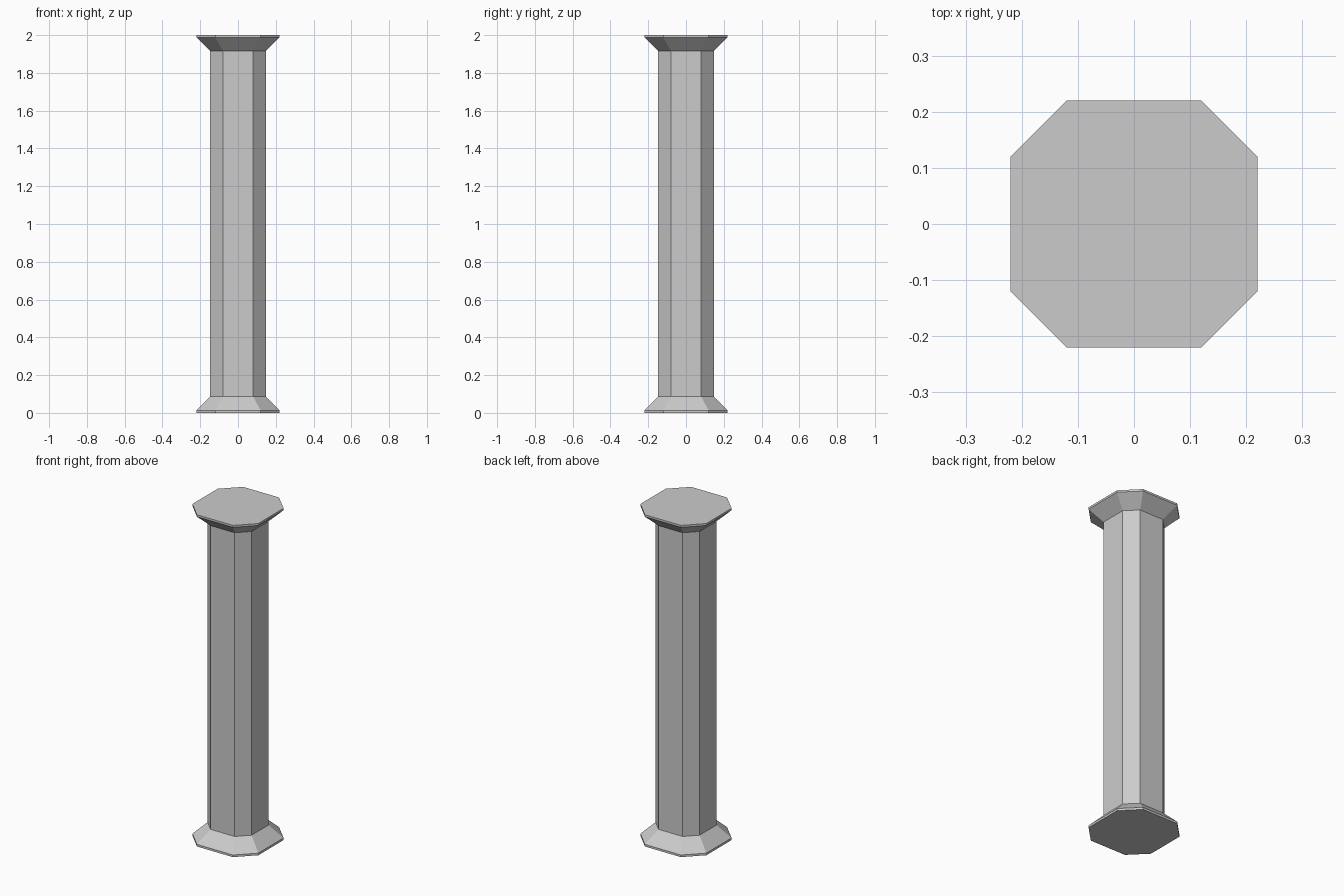
import bpy, bmesh

if "Cube" in bpy.data.objects:
    bpy.data.objects.remove(bpy.data.objects["Cube"])

# Half-width and height of each ring: base rim, base slope, shaft, capital slope, capital rim
PROFILE = [(0.22, 0.0), (0.22, 0.013), (0.147, 0.086),
           (0.147, 1.917), (0.22, 1.988), (0.22, 2.0)]
FLAT = 0.12 / 0.22  # share of each side left flat by the cut corners


def octagon(bm, half, z):
    """Ring of eight vertices: a square with cut corners."""
    f = half * FLAT
    ring = []
    x, y, u, v = half, -f, half, f
    for _ in range(4):
        ring += [bm.verts.new((x, y, z)), bm.verts.new((u, v, z))]
        x, y, u, v = -y, x, -v, u
    return ring


# Octagonal column with flared base and capital
bm = bmesh.new()
rings = [octagon(bm, half, z) for half, z in PROFILE]
for low, high in zip(rings, rings[1:]):
    for i in range(8):
        j = (i + 1) % 8
        bm.faces.new((low[i], low[j], high[j], high[i]))
bm.faces.new(rings[0][::-1])
bm.faces.new(rings[-1])
bmesh.ops.recalc_face_normals(bm, faces=bm.faces[:])

mesh = bpy.data.meshes.new("column")
bm.to_mesh(mesh)
bm.free()
bpy.context.collection.objects.link(bpy.data.objects.new("column", mesh))
